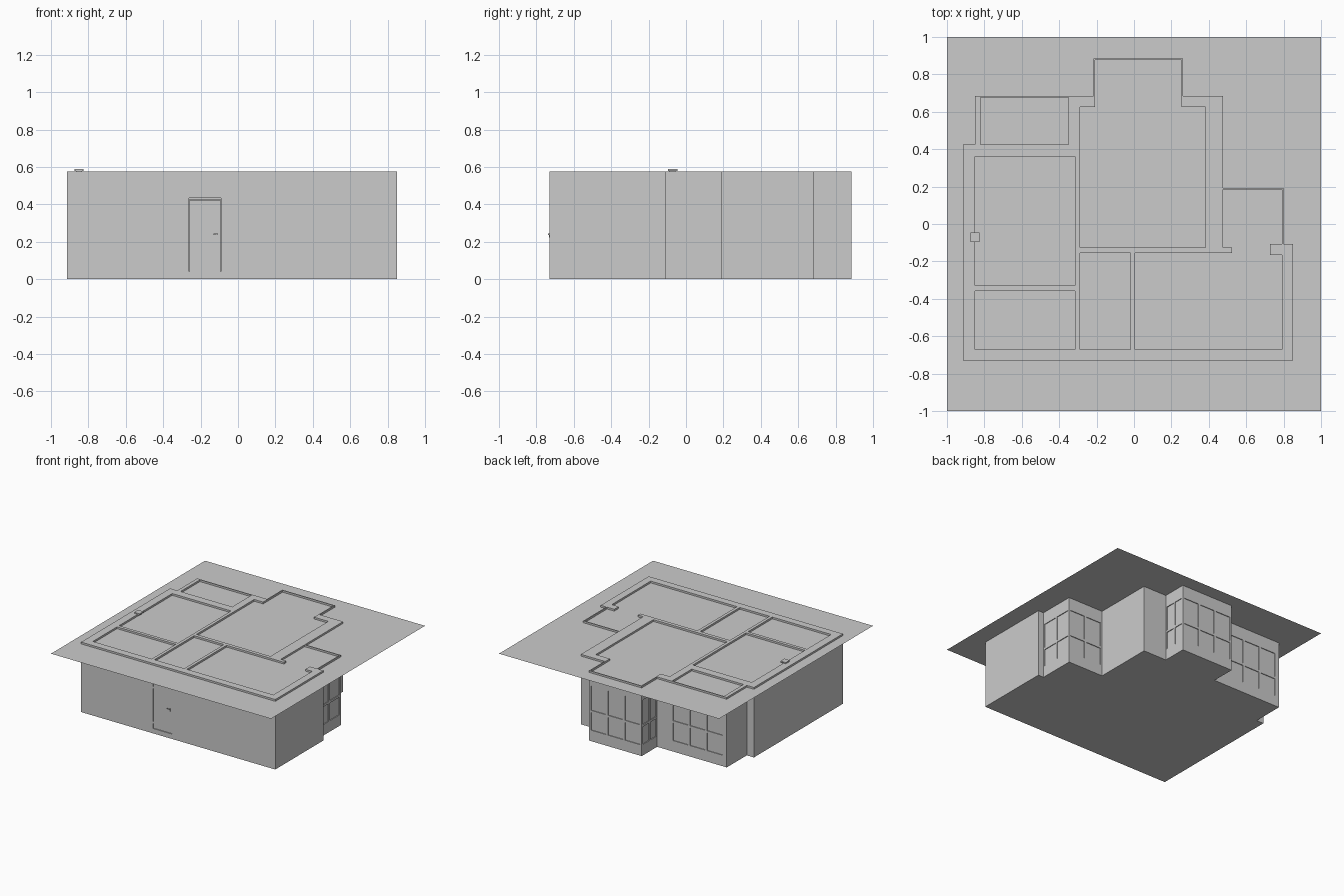
import bpy, bmesh

if "Cube" in bpy.data.objects:
    bpy.data.objects.remove(bpy.data.objects["Cube"])

grey = bpy.data.materials.new("light_grey")
grey.diffuse_color = (0.6, 0.6, 0.6, 1)
grey.use_nodes = True
grey.node_tree.nodes["Principled BSDF"].inputs["Base Color"].default_value = grey.diffuse_color


def prisms(name, polys):
    """One object made of upright prisms: each item is (outline, z0, z1)."""
    bm = bmesh.new()
    for pts, z0, z1 in polys:
        face = bm.faces.new([bm.verts.new((x, y, z0)) for x, y in pts])
        if z1 > z0:
            geo = bmesh.ops.extrude_face_region(bm, geom=[face], use_keep_orig=True)["geom"]
            for v in geo:
                if isinstance(v, bmesh.types.BMVert):
                    v.co.z = z1
    bmesh.ops.recalc_face_normals(bm, faces=bm.faces)
    me = bpy.data.meshes.new(name)
    bm.to_mesh(me)
    bm.free()
    me.materials.append(grey)
    ob = bpy.data.objects.new(name, me)
    bpy.context.collection.objects.link(ob)
    return ob


def rect(x0, y0, x1, y1):
    return [(x0, y0), (x1, y0), (x1, y1), (x0, y1)]


def cut(target, cutter):
    mod = target.modifiers.new("cut", "BOOLEAN")
    mod.operation = "DIFFERENCE"
    mod.solver = "EXACT"
    mod.object = cutter
    bpy.context.view_layer.objects.active = target
    bpy.ops.object.modifier_apply(modifier=mod.name)
    bpy.data.objects.remove(cutter)


# House block from its outer outline
outline = [(-.915, -.73), (.85, -.73), (.85, -.107), (.80, -.107), (.80, .193),
           (.476, .193), (.476, .685), (.262, .685), (.262, .885), (-.217, .885),
           (-.217, .685), (-.85, .685), (-.85, .425), (-.915, .425)]
house = prisms("house_walls", [(outline, 0, .575)])

# Rooms hollowed out down to the floor slab
living = [(-.29, -.125), (.383, -.125), (.383, .625), (.254, .625), (.254, .877),
          (-.209, .877), (-.209, .625), (-.29, .625)]
corner_room = [(.005, -.67), (.79, -.67), (.79, -.165), (.727, -.165), (.727, -.107),
               (.792, -.107), (.792, .185), (.476, .185), (.476, -.125), (.525, -.125),
               (.525, -.155), (.005, -.155)]
rooms = [rect(-.82, .425, -.35, .677), rect(-.85, -.33, -.315, .36),
         rect(-.85, -.67, -.315, -.357), rect(-.29, -.67, -.02, -.155),
         living, corner_room]
cut(house, prisms("room_cutter", [(p, .04, .8) for p in rooms]))

# Windows: (axis of the normal, outer face position, outward sign, start, end, columns)
windows = [("y", .685, 1, -.81, -.36, 3), ("y", .885, 1, -.20, .245, 3),
           ("x", -.217, -1, .695, .868, 2), ("x", .262, 1, .695, .868, 2),
           ("y", .193, 1, .49, .785, 2), ("x", .80, 1, -.095, .178, 2)]
BAR = .018
panes, glass = [], []


def plate(axis, a, b, lo, hi):
    lo_n, hi_n = min(a, b), max(a, b)
    return rect(lo, lo_n, hi, hi_n) if axis == "y" else rect(lo_n, lo, hi_n, hi)


for axis, pos, s, a0, a1, n in windows:
    w = (a1 - a0 - BAR * (n - 1)) / n
    for i in range(n):
        lo = a0 + i * (w + BAR)
        for z0, z1 in ((.09, .235), (.253, .455)):
            panes.append((plate(axis, pos + s * .01, pos - s * .012, lo, lo + w), z0, z1))
    glass.append((plate(axis, pos - s * .006, pos - s * .010, a0 - .002, a1 + .002), .085, .46))
cut(house, prisms("pane_cutter", panes))
prisms("window_glass", glass)

# Front door with hinges and lever handle
cut(house, prisms("door_cutter", [(rect(-.262, -.75, -.09, -.65), .04, .435)]))
prisms("front_door", [(rect(-.259, -.726, -.093, -.70), .042, .424)])
prisms("door_lintel", [(rect(-.262, -.72, -.09, -.68), .427, .435)])
prisms("door_hinges", [(rect(-.260, -.730, -.253, -.724), z, z + .016) for z in (.082, .37)])
prisms("door_handle", [(rect(-.132, -.737, -.106, -.732), .237, .243),
                       (rect(-.114, -.733, -.106, -.724), .222, .243)])

# Flat ceiling sheet that the wall tops poke through
prisms("ceiling_sheet", [(rect(-1, -1, 1, 1), .56, .56)])

# Small vent on the left wall
prisms("wall_vent", [(rect(-.865, -.09, -.835, -.055), .57, .58),
                     (rect(-.875, -.097, -.826, -.046), .579, .589)])
